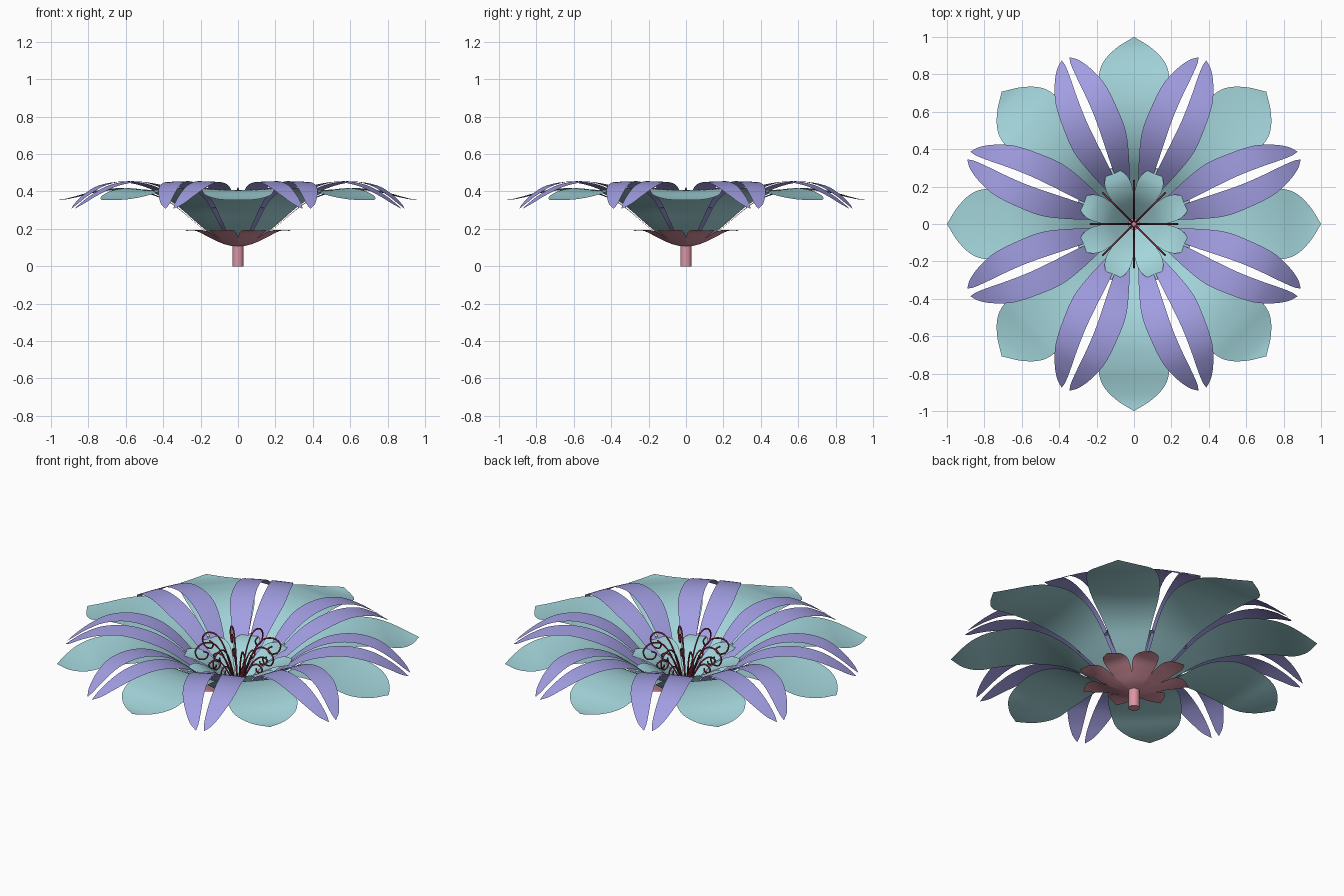
import bpy
import bmesh
import math
from mathutils import Matrix, Vector

cube = bpy.data.objects.get("Cube")
if cube:
    bpy.data.objects.remove(cube, do_unlink=True)


def material(name, r, g, b):
    m = bpy.data.materials.new(name)
    m.use_nodes = True
    m.diffuse_color = (r, g, b, 1)
    bsdf = next(n for n in m.node_tree.nodes if n.type == 'BSDF_PRINCIPLED')
    bsdf.inputs["Base Color"].default_value = (r, g, b, 1)
    bsdf.inputs["Roughness"].default_value = 0.8
    return m


TEAL = material("pale teal", 0.37, 0.67, 0.71)
LILAC = material("lilac", 0.36, 0.34, 0.76)
PINK = material("dusty pink", 0.72, 0.30, 0.37)
RED = material("dark red", 0.27, 0.04, 0.07)


def smooth_path(points, steps):
    """Catmull-Rom samples through the points."""
    pts = [Vector(p) for p in points]
    pts = [2 * pts[0] - pts[1]] + pts + [2 * pts[-1] - pts[-2]]
    out = []
    for a, b, c, d in zip(pts, pts[1:], pts[2:], pts[3:]):
        for i in range(steps):
            t = i / steps
            out.append(0.5 * (2 * b + (c - a) * t + (2 * a - 5 * b + 4 * c - d) * t * t
                              + (3 * b - a - 3 * c + d) * t ** 3))
    return out + [pts[-2]]


def finish(bm, name, mat):
    bmesh.ops.remove_doubles(bm, verts=bm.verts, dist=0.0005)
    mesh = bpy.data.meshes.new(name)
    bm.to_mesh(mesh)
    bm.free()
    mesh.materials.append(mat)
    for p in mesh.polygons:
        p.use_smooth = True
    obj = bpy.data.objects.new(name, mesh)
    bpy.context.collection.objects.link(obj)
    return obj


def petal_ring(name, profile, mat, offset=0.0, bend=0.0, columns=5):
    """Eight petals; each profile point is radius, height, half width, half gap."""
    bm = bmesh.new()
    rows = smooth_path(profile, 4)
    for k in range(8):
        turn = Matrix.Rotation(math.radians(offset + 45 * k), 4, 'Z')
        for side in (1, -1):
            grid = []
            for r, z, w, g in rows:
                g = max(g, 0)
                w = max(w, g)
                line = []
                for i in range(columns + 1):
                    s = i / columns
                    y = g + (w - g) * s
                    lift = bend * (y / 0.2) ** 2
                    line.append(bm.verts.new(turn @ Vector((r, side * y, z + lift))))
                grid.append(line)
            for a, b in zip(grid, grid[1:]):
                for i in range(columns):
                    quad = (a[i], b[i], b[i + 1], a[i + 1])
                    bm.faces.new(quad if side > 0 else quad[::-1])
    return finish(bm, name, mat)


# Broad outer petals
petal_ring("outer_petals", [
    (0.03, 0.115, 0.012, 0), (0.12, 0.15, 0.045, 0), (0.22, 0.225, 0.08, 0),
    (0.35, 0.33, 0.13, 0), (0.48, 0.388, 0.175, 0), (0.62, 0.408, 0.197, 0),
    (0.76, 0.395, 0.192, 0), (0.86, 0.37, 0.168, 0), (0.94, 0.355, 0.095, 0),
    (1.0, 0.355, 0.0, 0)], TEAL, bend=0.01)

# Narrow arching petals, each split down the middle
petal_ring("split_petals", [
    (0.05, 0.135, 0.015, 0.0), (0.2, 0.235, 0.06, 0.002), (0.35, 0.362, 0.115, 0.008),
    (0.48, 0.43, 0.15, 0.018), (0.62, 0.455, 0.153, 0.025), (0.75, 0.435, 0.142, 0.022),
    (0.85, 0.385, 0.107, 0.016), (0.92, 0.335, 0.065, 0.015), (0.955, 0.308, 0.024, 0.022)],
    LILAC, offset=22.5, bend=-0.008)

# Small inner petals
petal_ring("inner_petals", [
    (0.02, 0.135, 0.008, 0), (0.08, 0.20, 0.03, 0), (0.15, 0.265, 0.058, 0),
    (0.22, 0.302, 0.07, 0), (0.28, 0.312, 0.052, 0), (0.325, 0.312, 0.0, 0)],
    TEAL, offset=22.5, bend=0.04)

# Sepals beneath the flower
petal_ring("sepals", [
    (0.02, 0.105, 0.01, 0), (0.08, 0.122, 0.035, 0), (0.15, 0.155, 0.06, 0),
    (0.21, 0.183, 0.07, 0), (0.265, 0.192, 0.052, 0), (0.31, 0.188, 0.0, 0)],
    PINK, offset=22.5, bend=0.04)

# Stem
bm = bmesh.new()
bmesh.ops.create_cone(bm, cap_ends=True, segments=24, radius1=0.03, radius2=0.03,
                      depth=0.15, matrix=Matrix.Translation((0, 0, 0.075)))
stem = finish(bm, "stem", PINK)
for p in stem.data.polygons:
    p.use_smooth = abs(p.normal.z) < 0.5

# Curling stamens, a tall and a short curl in each direction
curls = [
    [(0.01, 0.14), (0.05, 0.25), (0.09, 0.35), (0.14, 0.41), (0.2, 0.41), (0.235, 0.37),
     (0.22, 0.325), (0.18, 0.32), (0.165, 0.35), (0.19, 0.365)],
    [(0.015, 0.14), (0.05, 0.22), (0.09, 0.285), (0.13, 0.305), (0.16, 0.285),
     (0.15, 0.262), (0.125, 0.262), (0.12, 0.28)]]
curve = bpy.data.curves.new("stamens", 'CURVE')
curve.dimensions = '3D'
curve.bevel_depth = 0.0045
curve.bevel_resolution = 1
curve.use_fill_caps = True
curve.materials.append(RED)
for k in range(8):
    a = math.radians(45 * k)
    for curl in curls:
        path = smooth_path(curl, 4)
        spline = curve.splines.new('POLY')
        spline.points.add(len(path) - 1)
        for point, (r, z) in zip(spline.points, path):
            point.co = (r * math.cos(a), r * math.sin(a), z, 1)
        spline.use_smooth = True
stamens = bpy.data.objects.new("stamens", curve)
bpy.context.collection.objects.link(stamens)
